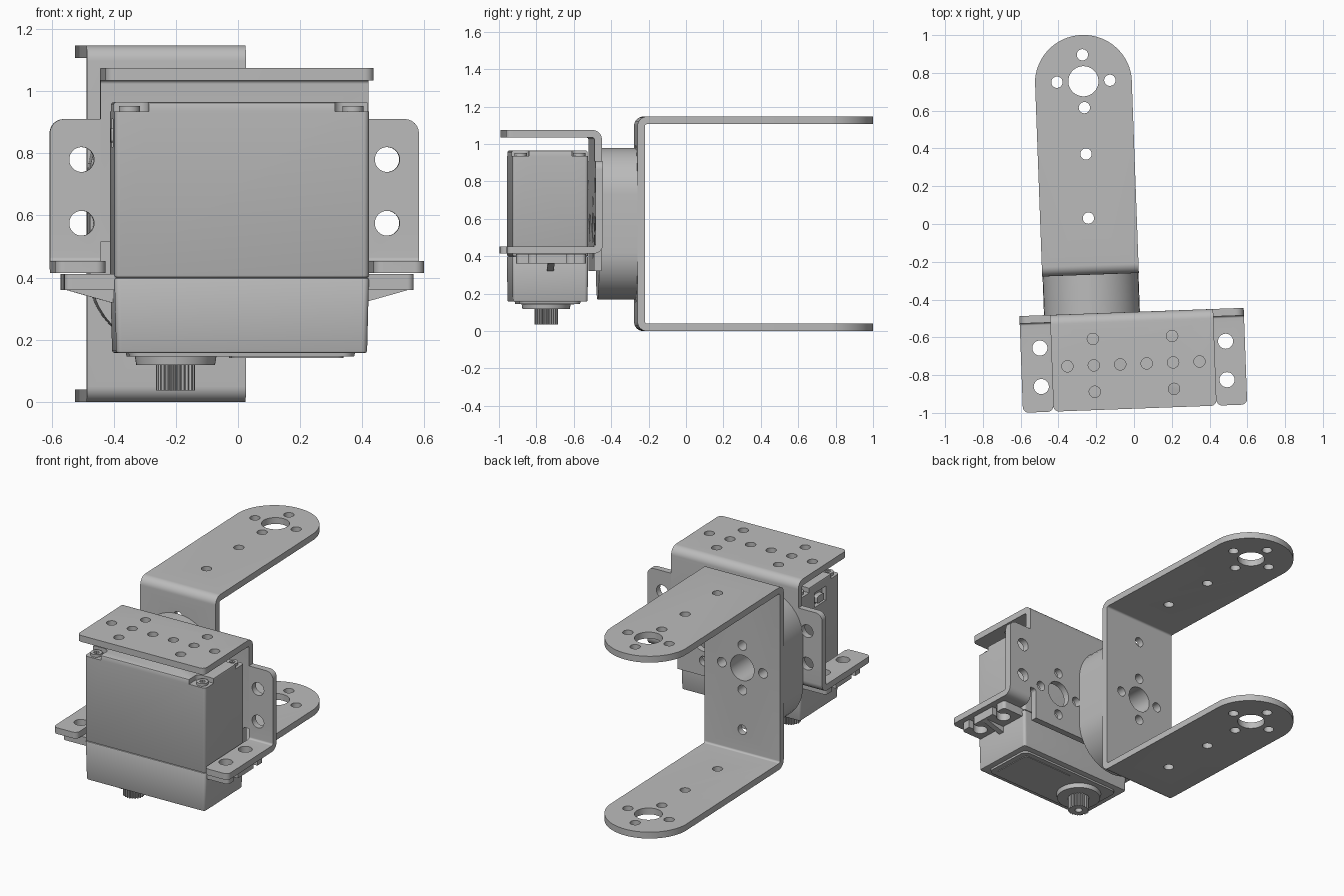
import bpy, bmesh, math
from mathutils import Vector

cube = bpy.data.objects.get("Cube")
if cube:
    bpy.data.objects.remove(cube, do_unlink=True)

grey = bpy.data.materials.new("plain grey")
grey.use_nodes = True
GREY = (0.5, 0.5, 0.5, 1)
grey.diffuse_color = GREY
grey.node_tree.nodes["Principled BSDF"].inputs["Base Color"].default_value = GREY

TURN = math.radians(2.1)   # the whole assembly is turned slightly
BX, HX, SY = -0.03, -0.24, -0.74   # bracket centre, horn centre, servo centre
PITCH = 0.14               # spacing of small mounting holes
parts = []


def rounded(corners, steps=10):
    """Polygon outline from (a, b, radius) corners, with filleted corners."""
    out, n = [], len(corners)
    for i, (a, b, r) in enumerate(corners):
        p = Vector((a, b))
        if r <= 0:
            out.append(p)
            continue
        d1 = (Vector(corners[i - 1][:2]) - p).normalized()
        d2 = (Vector(corners[(i + 1) % n][:2]) - p).normalized()
        half = d1.angle(d2) / 2
        c = p + (d1 + d2).normalized() * r / math.sin(half)
        v1, v2 = p + d1 * r / math.tan(half) - c, p + d2 * r / math.tan(half) - c
        th = math.pi - 2 * half
        for k in range(steps + 1):
            t = k / steps
            out.append(c + (v1 * math.sin((1 - t) * th) + v2 * math.sin(t * th)) / math.sin(th))
    return [p for i, p in enumerate(out) if (p - out[i - 1]).length > 1e-5]


def rect(a0, a1, b0, b1, r=0.0):
    return rounded([(a0, b0, r), (a1, b0, r), (a1, b1, r), (a0, b1, r)])


def circle(a, b, r, n=32):
    return [Vector((a + r * math.cos(math.tau * i / n), b + r * math.sin(math.tau * i / n)))
            for i in range(n)]


def solid(name, prisms):
    """One object from (outline, axis, low, high[, scale of low end]) prisms."""
    bm = bmesh.new()
    for outline, axis, lo, hi, *taper in prisms:
        mid = sum(outline, Vector((0, 0))) / len(outline)
        rings = []
        for h, s in ((lo, taper[0] if taper else 1), (hi, 1)):
            ring = []
            for p in outline:
                a, b = mid + (p - mid) * s
                ring.append(bm.verts.new({"x": (h, a, b), "y": (a, h, b), "z": (a, b, h)}[axis]))
            rings.append(ring)
        low, high = rings
        bm.faces.new(low)
        bm.faces.new(high)
        for i in range(len(low)):
            bm.faces.new((low[i - 1], low[i], high[i], high[i - 1]))
    bmesh.ops.recalc_face_normals(bm, faces=bm.faces)
    mesh = bpy.data.meshes.new(name)
    bm.to_mesh(mesh)
    bm.free()
    mesh.materials.append(grey)
    ob = bpy.data.objects.new(name, mesh)
    bpy.context.collection.objects.link(ob)
    return ob


def part(name, *prisms):
    ob = solid(name, prisms)
    parts.append(ob)
    return ob


def apply(ob, mod):
    bpy.context.view_layer.objects.active = ob
    bpy.ops.object.modifier_apply(modifier=mod.name)


def carve(ob, prisms, op="DIFFERENCE"):
    cutter = solid("cutter", prisms)
    cutter.hide_render = True
    mod = ob.modifiers.new("carve", "BOOLEAN")
    mod.operation, mod.solver, mod.object = op, "EXACT", cutter
    apply(ob, mod)
    bpy.data.objects.remove(cutter, do_unlink=True)


def bevel(ob, width):
    mod = ob.modifiers.new("bevel", "BEVEL")
    mod.width, mod.segments, mod.limit_method = width, 2, "ANGLE"
    mod.angle_limit = math.radians(50)
    apply(ob, mod)


def horn_holes(a, b, axis, lo, hi, big=0.08):
    """Large centre hole with four small holes round it."""
    holes = [(circle(a + PITCH * i, b + PITCH * j, 0.03, 24), axis, lo, hi)
             for i, j in ((1, 0), (-1, 0), (0, 1), (0, -1))]
    if big:
        holes.append((circle(a, b, big), axis, lo, hi))
    return holes


# U-shaped output bracket: bent strip with round arm ends
TOP, T, B, END, W = 1.147, 0.04, -0.26, 1.01, 0.256
MID = TOP / 2
u = part("u_bracket", (rounded([
    (END, 0, 0), (B, 0, 0.05), (B, TOP, 0.05), (END, TOP, 0),
    (END, TOP - T, 0), (B + T, TOP - T, 0.012), (B + T, T, 0.012), (END, T, 0)]),
    "x", HX - W, HX + W))
carve(u, [(rounded([(HX - W - .001, -1, 0), (HX + W + .001, -1, 0),
                    (HX + W + .001, END, W), (HX - W - .001, END, W)], 20), "z", -1, 2)], "INTERSECT")
carve(u, horn_holes(HX, 0.765, "z", -1, 2)
      + [(circle(HX, y, 0.03, 24), "z", -1, 2) for y in (0.04, 0.38)])
carve(u, horn_holes(HX, MID, "y", -0.4, 0)
      + [(circle(HX, MID + s * 0.39, 0.03, 24), "y", -0.4, 0) for s in (-1, 1)])

# Oblong spacer between the two brackets
spacer = part("spacer", (rect(HX - W + .002, HX + W - .002, 0.17, 0.98, 0.253), "y", -0.465, B))
carve(spacer, horn_holes(HX, MID, "y", -0.44, -0.2))

# Servo bracket: top plate bent down into a back plate
BACK, FRONT, H = -0.465, -0.977, 1.075
plate = part("servo_bracket", (rounded([
    (FRONT, H, 0), (BACK, H, 0.05), (BACK, 0.32, 0), (BACK - T, 0.32, 0),
    (BACK - T, H - T, 0.012), (FRONT, H - T, 0)]), "x", BX - 0.432, BX + 0.432))
carve(plate, [(rect(BX - 0.432, BX + 0.432, FRONT, -0.3, 0.03), "z", 0, 2)], "INTERSECT")
carve(plate, [(rounded([(BX + s * 0.39, 0.2, 0), (BX + s * 0.39, 0.515, 0.015),
                        (BX + s * 0.5, 0.515, 0), (BX + s * 0.5, 0.2, 0)]), "y", -0.6, -0.4)
              for s in (-1, 1)])
top_holes = [h for s in (-1, 1) for h in horn_holes(BX + s * 0.21, SY, "z", 0.9, 1.2, 0)]
top_holes += [(circle(BX + s * 0.21, SY, 0.03, 24), "z", 0.9, 1.2) for s in (-1, 1)]
carve(plate, top_holes)
carve(plate, [h for s in (-1, 1) for h in horn_holes(BX + s * 0.21, MID - 0.02, "y", -0.6, -0.4)])

for s, side in ((1, "left"), (-1, "right")):
    # Side wing of the back plate, bent forward into a mounting ear
    x0, x1, xh = BX + s * 0.432, BX + s * 0.594, BX + s * 0.492
    wing = part(side + "_bracket_wing", (rounded([
        (FRONT, 0.414, 0), (BACK, 0.414, 0.05), (BACK, 0.91, 0), (BACK - T, 0.91, 0),
        (BACK - T, 0.453, 0.012), (FRONT, 0.453, 0)]), "x", min(x0, x1), max(x0, x1)))
    carve(wing, [(rounded([(x0, 0.3, 0), (x1, 0.3, 0), (x1, 0.91, 0.045), (x0, 0.91, 0)]),
                  "y", -2, 1)], "INTERSECT")
    carve(wing, [(rounded([(x0, FRONT, 0.03), (x1, FRONT, 0.03), (x1, 0, 0), (x0, 0, 0)]),
                  "z", 0, 2)], "INTERSECT")
    carve(wing, [(circle(xh, z, 0.04), "y", -0.6, -0.4) for z in (0.575, 0.78)])
    carve(wing, [(circle(xh, SY + d, 0.04), "z", 0.35, 0.6) for d in (-0.102, 0.102)])

    # Servo mounting ear with open screw slots and a rib underneath
    e0, e1 = BX + s * 0.39, BX + s * 0.562
    ear = part(side + "_servo_ear", (rounded([
        (e0, SY - 0.185, 0), (e1, SY - 0.185, 0.02), (e1, SY + 0.185, 0.02), (e0, SY + 0.185, 0)]),
        "z", 0.36, 0.412))
    carve(ear, [(circle(xh, SY + d, 0.042), "z", 0.3, 0.5) for d in (-0.102, 0.102)])
    carve(ear, [(rect(min(xh, xh + s * 0.2), max(xh, xh + s * 0.2), SY + d - 0.02, SY + d + 0.02),
                 "z", 0.3, 0.5) for d in (-0.102, 0.102)])
    part(side + "_ear_rib", ([Vector((e0, 0.362)), Vector((e1 - s * 0.005, 0.362)),
                             Vector((e0, 0.315))], "y", SY - 0.018, SY + 0.018))

# Servo case: upper body with recessed corner screws, and lower gear case
SX = BX + 0.008
body = part("servo_case", (rect(SX - 0.41, SX + 0.41, SY - 0.203, SY + 0.203, 0.018), "z", 0.4, 0.965))
bevel(body, 0.008)
corners = [(i, j) for i in (-1, 1) for j in (-1, 1)]
carve(body, [(rounded([(SX + i * 0.3, SY + j * 0.115, 0.03), (SX + i * 0.5, SY + j * 0.115, 0),
                       (SX + i * 0.5, SY + j * 0.3, 0), (SX + i * 0.3, SY + j * 0.3, 0)]),
              "z", 0.935, 1.1) for i, j in corners])
carve(body, [(rect(SY - 0.06, SY + 0.06, 0.82, 0.91), "x", SX - 0.5, SX - 0.385)])
for i, j in corners:
    x, y = SX + i * 0.36, SY + j * 0.157
    screw = part("case_screw", (circle(x, y, 0.034, 24), "z", 0.93, 0.952))
    carve(screw, [(circle(x, y, 0.017, 6), "z", 0.937, 1)])
part("cable_grommet", (rect(SY - 0.035, SY + 0.035, 0.835, 0.88, 0.01), "x", SX - 0.415, SX - 0.38))

lower = part("gear_case", (rect(SX - 0.41, SX + 0.41, SY - 0.203, SY + 0.203, 0.018),
                           "z", 0.157, 0.4, 0.985))
bevel(lower, 0.008)
part("gear_cover", (rect(SX - 0.365, SX + 0.37, SY - 0.165, SY + 0.165, 0.04), "z", 0.146, 0.17, 0.985))
part("cover_panel", (rect(SX - 0.03, SX + 0.33, SY - 0.13, SY + 0.13, 0.02), "z", 0.142, 0.15))

# Output boss and toothed shaft
part("output_boss", (circle(HX + 0.012, SY, 0.132, 48), "z", 0.118, 0.15, 0.96))
TEETH = 24
spline = [Vector((HX + 0.012, SY)) + p * (1 if i // 2 % 2 else 0.86)
          for i, p in enumerate(circle(0, 0, 0.063, TEETH * 4))]
shaft = part("output_shaft", (spline, "z", 0.036, 0.13))
carve(shaft, [(circle(HX + 0.012, SY, 0.022, 20), "z", 0, 0.09)])

# Turn the assembly and shade curved faces smoothly
for ob in parts:
    ob.rotation_euler.z = TURN
    bpy.ops.object.select_all(action="DESELECT")
    ob.select_set(True)
    bpy.context.view_layer.objects.active = ob
    bpy.ops.object.shade_smooth_by_angle(angle=math.radians(30))
